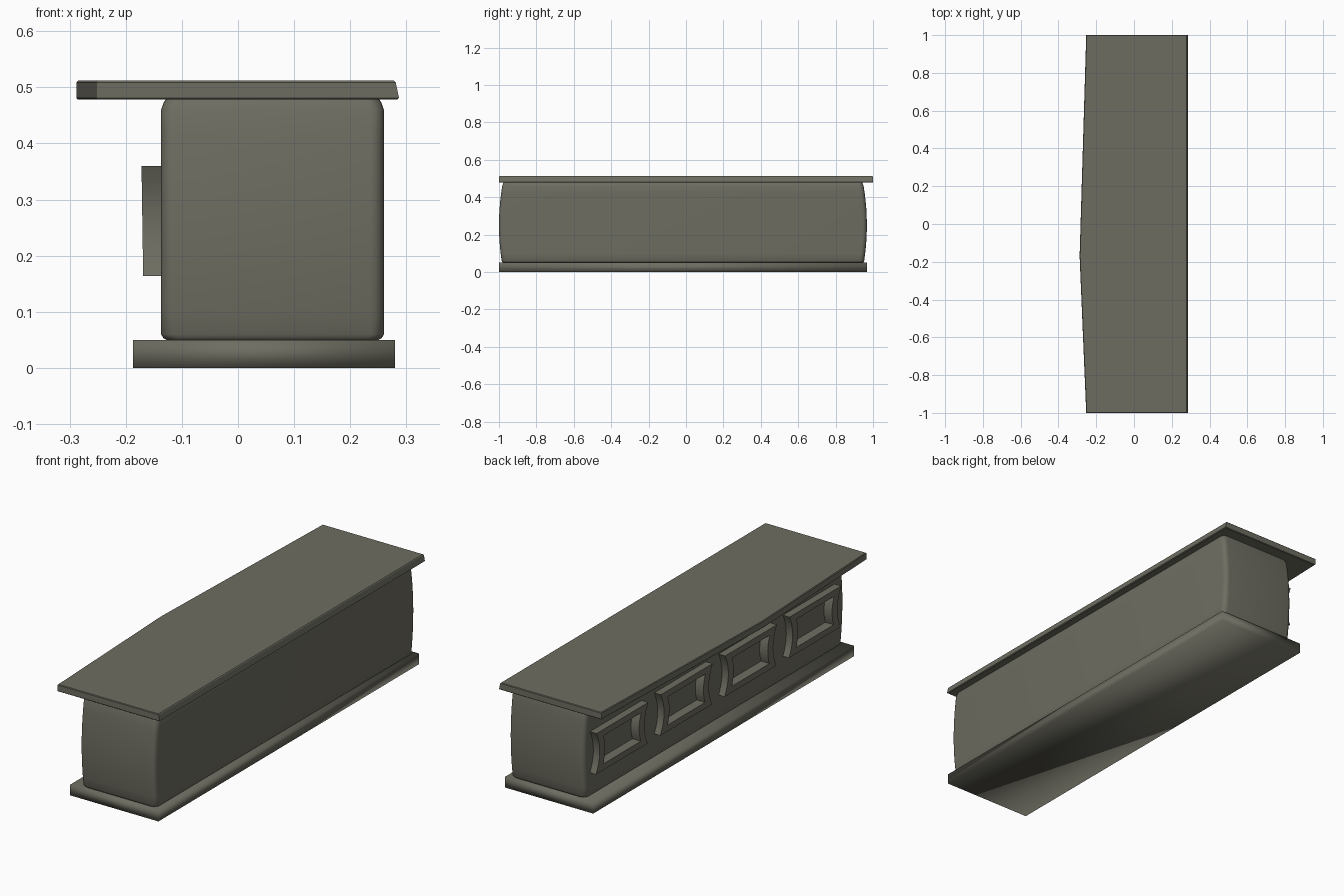
import bpy
import bmesh
import math

if "Cube" in bpy.data.objects:
    bpy.data.objects.remove(bpy.data.objects["Cube"])

stone = bpy.data.materials.new("olive_grey")
stone.diffuse_color = (0.155, 0.152, 0.12, 1)
stone.use_nodes = True
stone.node_tree.nodes["Principled BSDF"].inputs["Base Color"].default_value = stone.diffuse_color


def finish(name, bm, angle=None):
    """Turn a bmesh into an object; angle sets the sharp-edge limit."""
    bmesh.ops.recalc_face_normals(bm, faces=bm.faces)
    me = bpy.data.meshes.new(name)
    bm.to_mesh(me)
    bm.free()
    me.materials.append(stone)
    ob = bpy.data.objects.new(name, me)
    bpy.context.collection.objects.link(ob)
    if angle:
        bpy.ops.object.select_all(action='DESELECT')
        ob.select_set(True)
        bpy.context.view_layer.objects.active = ob
        bpy.ops.object.shade_smooth_by_angle(angle=math.radians(angle))
    return ob


def loft(rings, caps=True, closed=False):
    """Skin a list of equal-length point rings."""
    bm = bmesh.new()
    vs = [[bm.verts.new(p) for p in r] for r in rings]
    n = len(vs[0])
    pairs = list(zip(vs, vs[1:])) + ([(vs[-1], vs[0])] if closed else [])
    for a, b in pairs:
        for i in range(n):
            j = (i + 1) % n
            bm.faces.new((a[i], a[j], b[j], b[i]))
    if caps:
        bm.faces.new(vs[0])
        bm.faces.new(vs[-1])
    return bm


def rounded_rect(x0, x1, y0, y1, r, z, seg=5):
    pts = []
    for k, (cx, cy) in enumerate([(x1 - r, y1 - r), (x0 + r, y1 - r),
                                  (x0 + r, y0 + r), (x1 - r, y0 + r)]):
        for s in range(seg + 1):
            a = math.pi / 2 * (k + s / seg)
            pts.append((cx + r * math.cos(a), cy + r * math.sin(a), z))
    return pts


# plinth: plain box with softly shaded faces
def rect(z):
    return [(-0.187, -1, z), (0.28, -1, z), (0.28, 0.967, z), (-0.187, 0.967, z)]


finish("plinth", loft([rect(0), rect(0.05)]), 180)

# body: rounded box whose ends bulge outwards
rows = [(0.05, 0.010), (0.053, 0.004), (0.06, 0.0)]
rows += [(0.06 + 0.4 * i / 10, 0.0) for i in range(1, 11)]
rows += [(0.472, 0.004), (0.48, 0.009)]
rings = []
for z, inset in rows:
    end = 0.021 * ((z - 0.25) / 0.23) ** 2 + inset * 0.4
    rings.append(rounded_rect(-0.137 + inset, 0.26 - inset,
                              -1 + end, 0.967 - end, 0.024, z))
finish("body", loft(rings), 40)


# counter top: slab with a slightly pointed left edge and a sloped right edge
def slab(z, right, inset):
    i = inset
    return [(right - i, -1 + i, z), (right - i, 1 - i, z), (-0.253 + i, 1 - i, z),
            (-0.288 + i, -0.17, z), (-0.253 + i, -1 + i, z)]


finish("counter_top", loft([slab(0.478, 0.286, 0.003), slab(0.481, 0.287, 0),
                            slab(0.509, 0.281, 0), slab(0.512, 0.281, 0.003)]))


# wall frames: pinched rectangular frames with a sloped inner edge
def frame_ring(cy, hw, hh, pinch, depth, seg=8):
    pts = []
    for side in (1, -1):
        for s in range(seg + 1):
            t = side * (2 * s / seg - 1)
            z = 0.262 + hh * t
            y = cy + side * (hw - pinch * (1 - t * t))
            x = -0.13 if depth == 0 else -0.137 - depth - 0.015 * (z - 0.262)
            pts.append((x, y, z))
    return pts


for k in range(4):
    cy = 0.725 - 0.485 * k
    finish(f"wall_frame_{k + 1}", loft([
        frame_ring(cy, 0.195, 0.098, 0.026, 0),
        frame_ring(cy, 0.195, 0.098, 0.026, 0.0335),
        frame_ring(cy, 0.142, 0.068, 0.014, 0.0335),
        frame_ring(cy, 0.122, 0.056, 0.010, 0)], caps=False, closed=True), 30)
